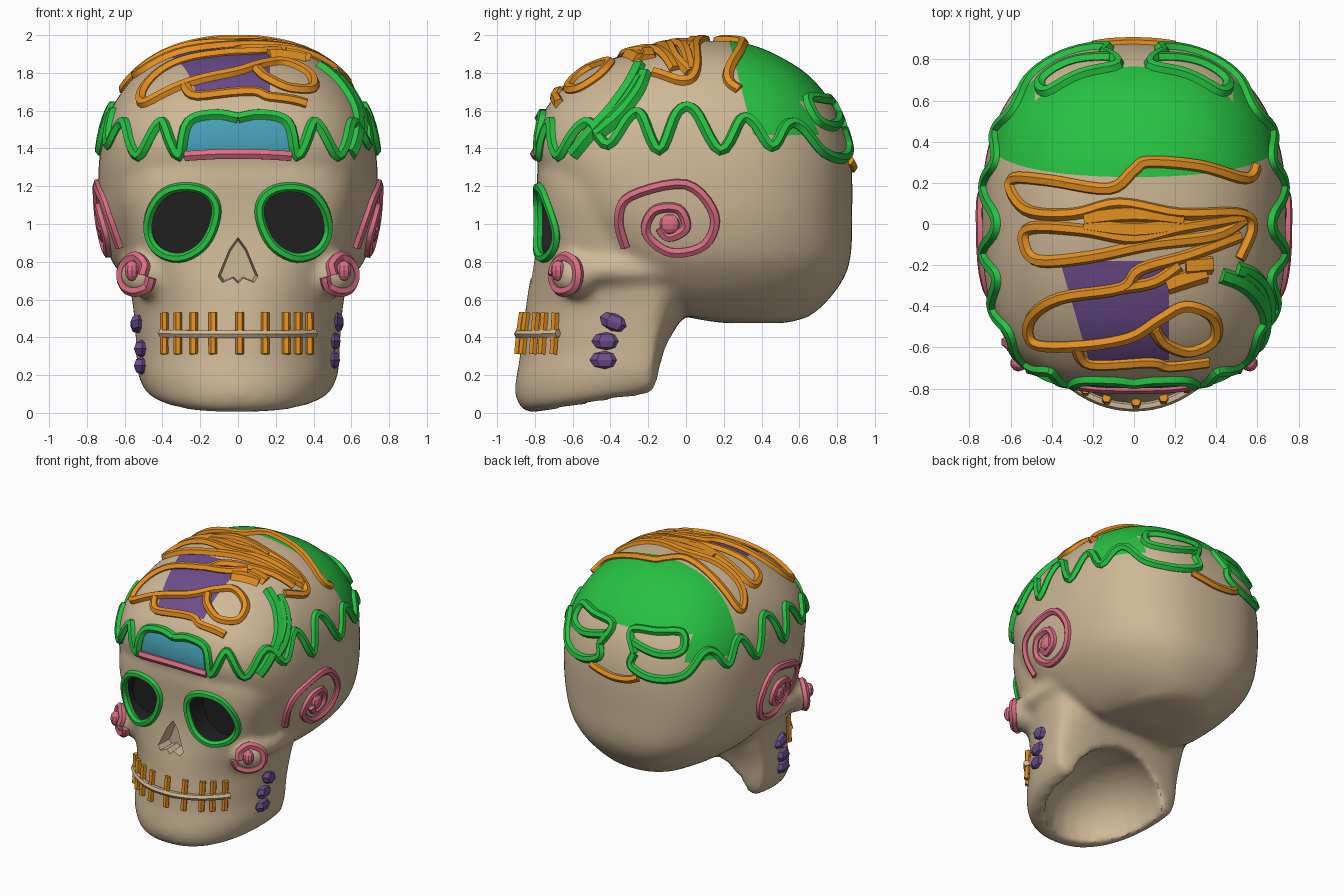
import bpy, bmesh, math
from mathutils import Vector, Matrix
from mathutils.bvhtree import BVHTree

if "Cube" in bpy.data.objects:
    bpy.data.objects.remove(bpy.data.objects["Cube"])


def material(name, rgb):
    m = bpy.data.materials.new(name)
    m.diffuse_color = (*rgb, 1)
    m.use_nodes = True
    m.node_tree.nodes["Principled BSDF"].inputs["Base Color"].default_value = m.diffuse_color
    return m


BONE, GREEN = material("bone", (.62, .48, .31)), material("green", (.02, .54, .055))
PURPLE, TEAL = material("purple", (.15, .075, .27)), material("teal", (.06, .35, .48))
DARK, ORANGE = material("socket_black", (.014, .014, .015)), material("orange", (.78, .28, .015))
PINK = material("pink", (.70, .155, .225))
SKULL_MATS = [BONE, GREEN, PURPLE, TEAL, DARK]


def add_object(name, data, mats=()):
    if isinstance(data, bmesh.types.BMesh):
        bm, data = data, bpy.data.meshes.new(name)
        bm.to_mesh(data)
        bm.free()
    ob = bpy.data.objects.new(name, data)
    bpy.context.scene.collection.objects.link(ob)
    for m in mats:
        data.materials.append(m)
    return ob


def bake(ob, angle=40):
    """Replace an object by its evaluated, smooth-shaded mesh."""
    me = bpy.data.meshes.new_from_object(ob.evaluated_get(bpy.context.evaluated_depsgraph_get()))
    bpy.data.objects.remove(ob)
    me.polygons.foreach_set("use_smooth", [True] * len(me.polygons))
    me.set_sharp_from_angle(angle=math.radians(angle))
    return me


def smooth_path(pts, n, closed=False):
    """Catmull-Rom through points of any dimension."""
    k, out = len(pts), []
    get = (lambda i: pts[i % k]) if closed else (lambda i: pts[max(0, min(k - 1, i))])
    for i in range(k if closed else k - 1):
        for t in (j / n for j in range(n)):
            out.append(tuple(.5 * (2 * b + (c - a) * t + (2 * a - 5 * b + 4 * c - d) * t * t
                                   + (3 * b - a - 3 * c + d) * t ** 3)
                             for a, b, c, d in zip(get(i - 1), get(i), get(i + 1), get(i + 2))))
    return out if closed else out + [tuple(pts[-1])]


def ball(bm, loc, rad, u=24, v=16, tilt=0):
    bmesh.ops.create_uvsphere(bm, u_segments=u, v_segments=v, radius=1, matrix=Matrix.Translation(loc)
                              @ Matrix.Rotation(tilt, 4, 'X') @ Matrix.Diagonal((*rad, 1)))


def bridge(bm, a, b):
    return [bm.faces.new((a[i - 1], a[i], b[i], b[i - 1])) for i in range(len(a))]


def loft(bm, rings, cy, slope=0, seg=64):
    """Stack of horizontal sections: z, front y, back y, half width, front squareness."""
    prev = None
    for z, yf, yb, w, n in smooth_path(rings, 4):
        mid, ring = cy if yf < cy < yb else (yf + yb) / 2, []
        for a in (math.tau * i / seg for i in range(seg)):
            c, s = math.cos(a), math.sin(a)
            e, ry = (2 / n, mid - yf) if s < 0 else (2 / 2.45, yb - mid)
            y = mid + math.copysign(abs(s) ** e * ry, s)
            lift = slope * max(0, y + .85) * max(0, 1 - z / .5)
            ring.append(bm.verts.new((math.copysign(abs(c) ** e * w, c), y, z + lift)))
        if prev:
            bridge(bm, prev, ring)
        else:
            bm.faces.new(ring[::-1])
        prev = ring
    bm.faces.new(prev)


# Skull: cranium, face with jaw, cheekbones and arches fused, hollowed between the jaw sides
bm = bmesh.new()
loft(bm, [(.475, .2, .52, .15, 2.2), (.51, 0, .65, .34, 2.2), (.60, -.2, .755, .49, 2.2),
          (.72, -.42, .84, .61, 2.3), (.85, -.55, .875, .69, 2.5), (1.05, -.68, .88, .735, 2.8),
          (1.25, -.76, .88, .74, 3), (1.40, -.80, .865, .728, 3), (1.55, -.775, .82, .695, 2.9),
          (1.68, -.69, .745, .63, 2.7), (1.80, -.55, .635, .53, 2.5), (1.89, -.35, .49, .40, 2.4),
          (1.942, -.12, .37, .26, 2.2), (1.97, .03, .25, .1, 2)], .05)
loft(bm, [(-.005, -.82, -.17, .41, 2.3), (.03, -.875, -.15, .485, 2.2), (.10, -.905, -.13, .52, 2.1),
          (.18, -.90, -.12, .535, 2.1), (.30, -.88, -.10, .54, 2), (.42, -.87, -.06, .545, 2),
          (.55, -.85, 0, .555, 2), (.68, -.83, .05, .575, 2.2), (.80, -.805, .1, .59, 2.6),
          (.95, -.785, .1, .61, 3.2), (1.10, -.785, .1, .64, 3.4), (1.22, -.79, .1, .65, 3.2),
          (1.30, -.78, .1, .63, 3), (1.38, -.70, 0, .5, 3)], -.2, .15)
for s in (1, -1):
    ball(bm, (s * .485, -.58, .73), (.14, .13, .12))
    ball(bm, (s * .55, -.3, .76), (.075, .38, .075))
bmesh.ops.recalc_face_normals(bm, faces=bm.faces[:])
base = add_object("skull_base", bm)
bm = bmesh.new()
ball(bm, (0, -.27, .08), (.41, .5, .35))
hollow = add_object("hollow_cutter", bm)
hollow.hide_render = True
for kind in ('REMESH', 'BOOLEAN', 'REMESH', 'SMOOTH'):
    mod = base.modifiers.new(kind.lower(), kind)
    if kind == 'REMESH':
        mod.mode, mod.voxel_size = 'VOXEL', .022
    elif kind == 'BOOLEAN':
        mod.operation, mod.solver, mod.object = 'DIFFERENCE', 'EXACT', hollow
    else:
        mod.factor, mod.iterations = .5, 9
skull_mesh = bake(base)
bpy.data.objects.remove(hollow)

# Painted panels: cut clean borders, then colour by position
bm = bmesh.new()
bm.from_mesh(skull_mesh)
X, Y, Z, SHEAR = (1, 0, 0), (0, 1, 0), (0, 0, 1), .29
for co, no in (((0, .23, 1.96), (0, 1, .26)), ((0, 0, 1.47), Z), ((0, 0, 1.65), Z), ((.48, 0, 0), X),
               ((-.48, 0, 0), X), ((0, -.18, 0), Y), ((0, -.66, 0), Y), ((.17, 0, 0), X),
               ((-.36, -.18, 0), (1, SHEAR, 0)), ((0, 0, 1.37), Z), ((0, 0, 1.55), Z),
               ((.29, 0, 0), X), ((-.29, 0, 0), X)):
    bmesh.ops.bisect_plane(bm, geom=bm.verts[:] + bm.edges[:] + bm.faces[:], dist=.001,
                           plane_co=co, plane_no=no)
for f in bm.faces:
    x, y, z = f.calc_center_median()
    f.material_index = 0
    if y - .23 + .26 * (z - 1.96) > 0 and z > (1.47 if abs(x) > .48 else 1.65):
        f.material_index = 1
    elif -.66 < y < -.18 and z > 1.6 and x < .17 and x + .36 + SHEAR * (y + .18) > 0:
        f.material_index = 2
    elif y < -.6 and abs(x) < .29 and 1.37 < z < 1.55:
        f.material_index = 3
bvh = BVHTree.FromBMesh(bm)
skull = add_object("skull", bm, SKULL_MATS)

# Eye sockets and nose opening
EYE = [(.115, 1.09), (.17, 1.17), (.28, 1.195), (.39, 1.165), (.46, 1.07), (.475, .95),
       (.42, .855), (.31, .82), (.2, .87), (.135, .97)]
NOSE = [(0, .95), (.05, .88), (.115, .72), (.09, .685), (.03, .71), (0, .68),
        (-.03, .71), (-.09, .685), (-.115, .72), (-.05, .88)]
bm = bmesh.new()


def cutter(pts, y_back, k_front, k_back, index):
    cx, cz = (sum(p[i] for p in pts) / len(pts) for i in (0, 1))
    a, b = ([bm.verts.new((cx + (x - cx) * k, y, cz + (z - cz) * k)) for x, z in pts]
            for y, k in ((-1.1, k_front), (y_back, k_back)))
    for f in [bm.faces.new(a), bm.faces.new(b[::-1])] + bridge(bm, a, b):
        f.material_index = index


for s in (1, -1):
    cutter([(s * x, z) for x, z in smooth_path(EYE, 4, True)], -.62, 1.08, .88, 4)
cutter(NOSE, -.70, 1.2, .8, 0)
bmesh.ops.recalc_face_normals(bm, faces=bm.faces[:])
cut = add_object("socket_cutter", bm, SKULL_MATS)
cut.hide_render = True
bo = skull.modifiers.new("sockets", 'BOOLEAN')
bo.operation, bo.solver, bo.object = 'DIFFERENCE', 'EXACT', cut
add_object("skull", bake(skull))
bpy.data.objects.remove(cut)


# Icing lines: paths drawn in one view and laid onto the skull
def snap(view, p, s=1, off=0):
    if view == 'near':
        loc, n = bvh.find_nearest(Vector((p[0] * s, p[1], p[2])))[:2]
        return loc + n * off
    if view == 'front':
        o, d = Vector((p[0] * s, -3, p[1])), Vector(Y)
    elif view == 'side':
        o, d = Vector((3 * s, p[0], p[1])), Vector((-s, 0, 0))
    elif view == 'top':
        o, d = Vector((p[0] * s, p[1], 3)), -Vector(Z)
    else:  # radial: degrees from the front, height
        a = math.radians(p[0]) * s
        d = Vector((-math.sin(a), math.cos(a), 0))
        o = d * -3 + Vector((0, 0, p[1]))
    loc, n = bvh.ray_cast(o, d)[:2]
    if loc is None:
        loc, n = bvh.find_nearest(o + d * 2.4)[:2]
    return loc + n * off


def icing(name, mat, view, paths, r=.03, sides=(1,), closed=False, off=.002, n=5):
    cu = bpy.data.curves.new(name, 'CURVE')
    cu.dimensions, cu.bevel_depth, cu.bevel_resolution, cu.use_fill_caps = '3D', r, 1, True
    for s, path in ((s, path) for s in sides for path in paths):
        pts = [snap(view, p, s, off) for p in smooth_path(path, n, closed)]
        sp = cu.splines.new('POLY')
        sp.points.add(len(pts) - 1)
        sp.points.foreach_set("co", [c for p in pts for c in (*p, 1)])
        sp.use_cyclic_u = closed
    me = bake(add_object(name, cu), 35)
    me.materials.clear()
    add_object(name, me, [mat])


BOTH = (1, -1)
icing("eye_rings", GREEN, 'front', [EYE], .026, BOTH, True, n=4)
icing("wavy_band", GREEN, 'radial', [
    [(0, 1.56), (9, 1.58), (19, 1.54), (22, 1.36), (28, 1.52), (31, 1.52), (38, 1.36), (46, 1.51),
     (51, 1.53), (59, 1.42), (66, 1.57), (71, 1.57), (79, 1.39), (86, 1.59), (94, 1.60), (104, 1.39),
     (113, 1.55), (118, 1.54), (124, 1.41), (131, 1.52), (137, 1.52), (146, 1.38), (160, 1.35),
     (171, 1.41), (170, 1.5)],
    [(170, 1.5), (174, 1.64), (160, 1.66), (147, 1.66), (147, 1.55), (158, 1.52), (172, 1.57)]],
    .031, BOTH)
icing("leaf", GREEN, 'side', [[(-.25, 1.84), (-.30, 1.74), (-.40, 1.60), (-.50, 1.49), (-.60, 1.37)],
                              [(-.22, 1.80), (-.26, 1.70), (-.36, 1.57), (-.47, 1.48)],
                              [(-.25, 1.77), (-.32, 1.66), (-.42, 1.56)]], .044, off=-.01)
icing("crown_squiggles", ORANGE, 'top', [
    [(.59, .28), (.54, .22), (.32, .28), (.07, .30), (0, .26), (-.12, .17), (-.41, .21), (-.58, .22),
     (-.59, .15), (-.50, .06), (-.29, .05), (-.07, .1), (.22, .05), (.51, .05), (.57, -.02), (.51, -.17)],
    [(.52, .03), (.22, -.02), (0, -.07), (-.25, -.03), (-.50, -.02), (-.53, -.1), (-.46, -.18),
     (-.21, -.16), (.08, -.1), (.39, -.06), (.53, .02)],
    [(.51, -.06), (.27, -.15), (.03, -.22), (-.06, -.31), (-.36, -.36), (-.50, -.46), (-.48, -.58),
     (-.26, -.59), (-.02, -.55), (.13, -.46), (.25, -.4), (.38, -.45), (.39, -.56), (.27, -.62),
     (.15, -.58), (.1, -.51)],
    [(-.06, -.31), (.1, -.28), (.22, -.2)],
    [(-.28, -.60), (-.21, -.68), (.08, -.67), (.17, -.69), (.36, -.67)]], .031)
icing("crown_patches", ORANGE, 'top', [[(-.24, .03), (0, .05), (.24, .03)], [(-.24, 0), (0, -.03), (.24, 0)],
                                       [(.16, -.30), (.25, -.27), (.35, -.24)],
                                       [(.25, -.21), (.38, -.2)]], .055, off=-.022)
icing("back_bar", ORANGE, 'radial', [[(167, 1.34), (172, 1.32), (180, 1.30), (188, 1.31), (193, 1.34)]])
icing("forehead_bar", PINK, 'front', [[(-.28, 1.36), (-.1, 1.37), (.1, 1.37), (.28, 1.36)]])
icing("temple_spirals", PINK, 'side', [
    [(-.32, .88), (-.355, 1.03), (-.29, 1.15), (0, 1.21), (.15, 1.05), (.1, .89), (-.08, .85),
     (-.21, .95), (-.17, 1.07), (-.04, 1.08), (0, .98), (-.09, .93), (-.14, .98)]], .028, BOTH)
icing("cheek_spirals", PINK, 'near', [
    [(.545 - .7 * a, -.65 - .7 * a, .74 + b) for a, b in (
        (.13, -.03), (.1, -.095), (0, -.105), (-.10, -.06), (-.10, .05), (-.01, .1), (.07, .05),
        (.06, -.01))]], .029, BOTH)
icing("teeth", ORANGE, 'front', [[(x, .31), (x, .42), (x, .53)] for x in (
    -.38, -.31, -.23, -.13, .01, .14, .25, .31, .37)], .023, off=.012, n=2)
icing("mouth_line", BONE, 'front', [[(-.39, .42), (-.2, .415), (0, .415), (.2, .415), (.39, .42)]],
      .023, off=.02)

# Spiral centres and faceted jaw gems
pink, gems = bmesh.new(), bmesh.new()
for s in BOTH:
    ball(pink, snap('side', (-.085, 1.0), s), (.03, .055, .055), 10, 6)
    ball(pink, snap('near', (.55, -.66, .75), s), (.04, .04, .055), 10, 6)
for s, y, z, tilt in ((1, -.38, .48, -.35), (1, -.42, .38, 0), (1, -.43, .28, 0),
                      (-1, -.38, .47, -.3), (-1, -.43, .34, 0), (-1, -.43, .25, 0)):
    ball(gems, snap('side', (y, z), s), (.037 if s > 0 else .05, .082, .048), 6, 4, tilt)
add_object("spiral_centres", pink, [PINK])
add_object("jaw_gems", gems, [PURPLE])
